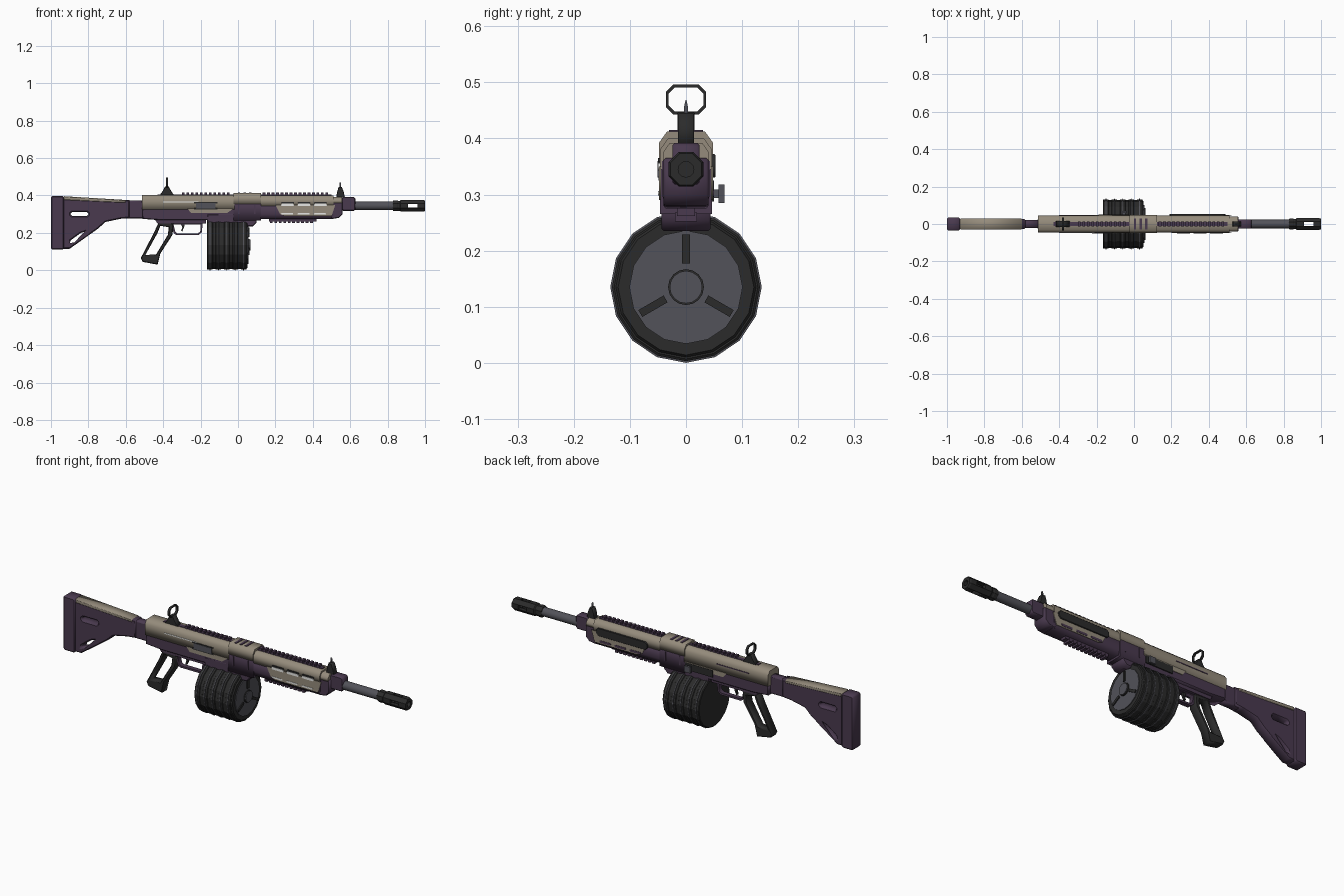
import bpy, bmesh, math
from mathutils import Matrix, Vector

cube = bpy.data.objects.get("Cube")
if cube:
    bpy.data.objects.remove(cube, do_unlink=True)


def material(name, r, g, b):
    m = bpy.data.materials.new(name)
    m.use_nodes = True
    m.diffuse_color = (r, g, b, 1)
    m.node_tree.nodes["Principled BSDF"].inputs["Base Color"].default_value = (r, g, b, 1)
    return m


PURPLE = material("dark plum", .068, .042, .078)
TAN = material("khaki tan", .30, .26, .20)
BLACK = material("charcoal", .024, .024, .024)
SLATE = material("slate grey", .085, .085, .10)
PALE = material("pale", .85, .85, .83)


def add(name, mesh, mat):
    mesh.materials.clear()
    mesh.materials.append(mat)
    ob = bpy.data.objects.new(name, mesh)
    bpy.context.collection.objects.link(ob)
    return ob


def evaluated(ob):
    bpy.context.view_layer.update()
    return bpy.data.meshes.new_from_object(ob.evaluated_get(bpy.context.evaluated_depsgraph_get()))


AXES = {"x": Matrix(((0, 0, 1), (1, 0, 0), (0, 1, 0))),
        "y": Matrix(((1, 0, 0), (0, 0, -1), (0, 1, 0)))}


def plate(name, mat, outline, lo, hi, holes=(), bevel=0.0, axis="y"):
    """Extrude an outline with holes from lo to hi along an axis."""
    cu = bpy.data.curves.new(name, "CURVE")
    cu.dimensions, cu.fill_mode = "2D", "BOTH"
    cu.extrude = (hi - lo) / 2 - bevel
    cu.bevel_depth, cu.bevel_resolution, cu.offset = bevel, 0, -bevel
    for loop in (outline, *holes):
        sp = cu.splines.new("POLY")
        sp.points.add(len(loop) - 1)
        for p, (u, v) in zip(sp.points, loop):
            p.co = (u, v, 0, 1)
        sp.use_cyclic_u = True
    tmp = bpy.data.objects.new(name, cu)
    bpy.context.collection.objects.link(tmp)
    mesh = evaluated(tmp)
    bpy.data.objects.remove(tmp)
    bpy.data.curves.remove(cu)
    mid = (lo + hi) / 2
    mesh.transform(Matrix.Translation((mid, 0, 0) if axis == "x" else (0, mid, 0)) @ AXES[axis].to_4x4())
    bm = bmesh.new()
    bm.from_mesh(mesh)
    bmesh.ops.remove_doubles(bm, verts=bm.verts, dist=1e-5)
    bmesh.ops.recalc_face_normals(bm, faces=bm.faces)
    bm.to_mesh(mesh)
    bm.free()
    return add(name, mesh, mat)


def boxes(name, mat, *extents):
    """Boxes given as x0, x1, y0, y1, z0, z1, joined in one object."""
    bm = bmesh.new()
    for x0, x1, y0, y1, z0, z1 in extents:
        size = Matrix.Diagonal((x1 - x0, y1 - y0, z1 - z0, 1))
        mid = Matrix.Translation(((x0 + x1) / 2, (y0 + y1) / 2, (z0 + z1) / 2))
        bmesh.ops.create_cube(bm, size=1, matrix=mid @ size)
    mesh = bpy.data.meshes.new(name)
    bm.to_mesh(mesh)
    bm.free()
    return add(name, mesh, mat)


def lathe(name, mat, profile, cz, sides, phase=0.0):
    """Revolve (x, radius) points about a line along x; ends are capped."""
    bm = bmesh.new()
    rings = []
    for x, r in profile:
        angles = [math.tau * (i + phase) / sides for i in range(sides)]
        rings.append([bm.verts.new((x, r * math.sin(a), cz + r * math.cos(a))) for a in angles])
    for a, b in zip(rings, rings[1:]):
        for i in range(sides):
            j = (i + 1) % sides
            bm.faces.new((a[i], a[j], b[j], b[i]))
    bm.faces.new(rings[0])
    bm.faces.new(rings[-1])
    bmesh.ops.recalc_face_normals(bm, faces=bm.faces)
    mesh = bpy.data.meshes.new(name)
    bm.to_mesh(mesh)
    bm.free()
    return add(name, mesh, mat)


def rect(u0, u1, v0, v1, c=0.0):
    """Rectangle outline with cut corners."""
    if not c:
        return [(u0, v0), (u1, v0), (u1, v1), (u0, v1)]
    return [(u0 + c, v0), (u1 - c, v0), (u1, v0 + c), (u1, v1 - c),
            (u1 - c, v1), (u0 + c, v1), (u0, v1 - c), (u0, v0 + c)]


def roof(half, z0, z1, c):
    """Section with cut upper corners."""
    return [(-half, z0), (half, z0), (half, z1 - 1.4 * c), (half - c, z1), (c - half, z1), (-half, z1 - 1.4 * c)]


# Shoulder stock
plate("stock", PURPLE, [(-.94, .115), (-.9, .115), (-.745, .225), (-.71, .258), (-.63, .275),
                        (-.58, .28), (-.58, .375), (-.94, .385)], -.027, .027,
      [rect(-.895, -.80, .29, .312, .008),
       [(-.90, .145), (-.87, .15), (-.805, .195), (-.815, .208), (-.84, .2), (-.895, .16)]], .006)
plate("butt_pad", PURPLE, rect(-1, -.93, .11, .397, .008), -.034, .034, bevel=.006)
plate("stock_neck", PURPLE, rect(-.64, -.50, .277, .372), -.022, .022, bevel=.006)
plate("cheek_rest", TAN, [(-.93, .375), (-.60, .36), (-.60, .376), (-.93, .396)], -.03, .03, bevel=.004)

# Receiver
plate("lower_receiver", PURPLE, [(-.51, .275), (-.42, .268), (-.02, .268), (-.02, .335), (-.51, .335)],
      -.043, .043, bevel=.004)
plate("upper_receiver", TAN, roof(.046, .325, .402, .014), -.512, -.02, axis="x")
plate("grip_mount", PURPLE, [(-.43, .25), (-.17, .25), (-.17, .28), (-.45, .28)], -.028, .028)
plate("magazine_well", PURPLE, [(-.165, .255), (-.02, .235), (.08, .235), (.10, .255), (.10, .30), (-.165, .30)],
      -.044, .044, bevel=.004)
plate("middle_block_lower", PURPLE, roof(.046, .265, .36, .004), -.025, .122, axis="x")
plate("middle_block_upper", TAN, roof(.048, .355, .412, .014), -.025, .122, axis="x")
for side in (-1, 1):
    lo, hi = sorted((side * .044, side * .0475))
    plate("receiver_step", TAN, [(-.27, .33), (-.25, .305), (-.06, .305), (-.025, .33)], lo, hi)
    lo, hi = sorted((side * .045, side * .048))
    plate("receiver_groove", PALE if side < 0 else PURPLE, rect(-.40, -.21, .362, .367), lo, hi)
    plate("handguard_step", TAN, [(.20, .35), (.225, .30), (.25, .29), (.50, .29), (.52, .35)], lo, hi)
    boxes("block_rib", PURPLE, *[(x, x + .008, lo, hi, .30, .35) for x in (.0, .085)])
boxes("ejection_port", SLATE, (-.225, -.12, -.051, -.044, .33, .36))
boxes("port_frame", BLACK, (-.235, -.11, -.049, -.044, .325, .332), (-.235, -.11, -.049, -.044, .358, .364))

# Charging handle
boxes("bolt_slot", BLACK, (-.19, -.03, .044, .0495, .288, .325))
boxes("charging_handle", SLATE, (-.065, -.045, .045, .06, .294, .309), (-.072, -.038, .058, .069, .285, .318))

# Handguard
plate("handguard_lower", PURPLE, [(-.043, .30), (-.034, .275), (.034, .275), (.043, .30), (.043, .36), (-.043, .36)],
      .12, .51, axis="x")
plate("handguard_upper", TAN, roof(.046, .345, .400, .014), .12, .51, axis="x")
plate("handguard_cap", PURPLE, [(.50, .275), (.54, .28), (.56, .30), (.56, .365), (.50, .365)], -.040, .040, bevel=.004)
plate("cap_top", TAN, roof(.041, .36, .392, .012), .50, .555, axis="x")
for i in range(3):
    x = .23 + .088 * i
    plate("upper_vent", PALE, rect(x, x + .07, .343, .356, .005), -.0495, -.046)
    plate("upper_vent_shade", BLACK, rect(x, x + .07, .357, .365, .003), -.0495, -.046)
    plate("lower_vent", PALE, rect(x, x + .065, .298, .306, .003), -.0495, -.046)
    plate("lower_vent_left", PURPLE, rect(x, x + .065, .296, .308, .003), .046, .0495)
plate("side_panel", BLACK, rect(.19, .49, .33, .372, .012), .045, .053, bevel=.002)

# Accessory rails
tooth = .024
top_starts = [-.30 + tooth * i for i in range(33)]
boxes("top_rail", PURPLE, (-.43, .50, -.011, .011, .395, .405),
      *[(x, x + tooth * .6, -.014, .014, .403, .416) for x in top_starts if not -.045 < x < .11])
boxes("block_top_ribs", PURPLE, *[(x, x + .012, -.03, .03, .408, .415) for x in (.0, .03, .06)])
boxes("bottom_rail", PURPLE, (.165, .42, -.016, .016, .262, .278),
      *[(.17 + tooth * i, .185 + tooth * i, -.02, .02, .252, .268) for i in range(10)])

# Barrel and muzzle
plate("gas_block", PURPLE, rect(.555, .628, .318, .392, .008), -.024, .024, bevel=.004)
barrel = lathe("barrel", SLATE, [(.60, .023), (.85, .023)], .345, 16)
for f in barrel.data.polygons:
    f.use_smooth = len(f.vertices) == 4
muzzle = lathe("muzzle_brake", BLACK, [(.828, .028), (.833, .031), (.85, .031), (.855, .029), (.865, .029),
                                       (.87, .0335), (.992, .0335), (1, .030)], .345, 8, .5)
cutter = boxes("muzzle_cutter", BLACK, (.91, .96, -.1, .1, .335, .355))
cutter_top = boxes("muzzle_cutter_top", BLACK, (.91, .96, -.01, .01, .25, .45))
bore = lathe("bore_cutter", BLACK, [(.90, .014), (1.1, .014)], .345, 12)
for c in (cutter, cutter_top, bore):
    c.hide_render = True
    mod = muzzle.modifiers.new("cut", "BOOLEAN")
    mod.operation, mod.solver, mod.object = "DIFFERENCE", "EXACT", c
cut_mesh = evaluated(muzzle)
muzzle.modifiers.clear()
muzzle.data = cut_mesh
for c in (cutter, cutter_top, bore):
    bpy.data.objects.remove(c, do_unlink=True)

# Sights
plate("rear_sight_base", BLACK, [(-.42, .40), (-.34, .40), (-.355, .42), (-.37, .447), (-.39, .447), (-.405, .42)],
      -.015, .015, bevel=.002)
plate("rear_sight_ring", BLACK, rect(-.036, .036, .443, .496, .013), -.386, -.374,
      [rect(-.031, .031, .448, .491, .011)], axis="x")
plate("front_sight_base", BLACK, [(.525, .388), (.572, .388), (.565, .42), (.555, .445), (.538, .445), (.53, .42)],
      -.014, .014, bevel=.002)
plate("front_sight_blade", SLATE, [(-.004, .44), (.004, .44), (.003, .46), (0, .47), (-.003, .46)],
      .542, .550, axis="x")

# Grip and trigger
plate("grip", BLACK, [(-.425, .255), (-.345, .252), (-.35, .19), (-.415, .09), (-.43, .03), (-.51, .045),
                      (-.52, .065), (-.45, .20)], -.024, .024,
      [[(-.415, .238), (-.37, .23), (-.375, .19), (-.438, .085), (-.495, .082), (-.43, .2)]], .004)
plate("trigger_guard", PURPLE, [(-.355, .255), (-.345, .20), (-.33, .188), (-.21, .188), (-.192, .205), (-.19, .255)],
      -.012, .012, [[(-.345, .245), (-.335, .205), (-.325, .198), (-.213, .198), (-.202, .208), (-.2, .245)]])
plate("trigger", BLACK, [(-.31, .255), (-.285, .255), (-.288, .23), (-.298, .208), (-.304, .21), (-.298, .23)],
      -.006, .006)

# Drum magazine
DRUM_Z = .135
lathe("drum_body", BLACK, [(-.165, .118), (-.155, .129), (.04, .129), (.052, .121), (.052, .09)], DRUM_Z, 16)
for x in (-.15, -.105, -.06, -.015, .03):
    lathe("drum_rib", SLATE, [(x - .003, .128), (x - .002, .135), (x + .002, .135), (x + .003, .128)], DRUM_Z, 16)
    lathe("drum_band", BLACK, [(x - .016, .128), (x - .013, .132), (x + .013, .132), (x + .016, .128)], DRUM_Z, 16)
lathe("drum_face", SLATE, [(.045, .101), (.056, .101)], DRUM_Z, 16)
lathe("drum_hub_ring", BLACK, [(.05, .032), (.062, .032)], DRUM_Z, 16)
lathe("drum_hub", SLATE, [(.05, .029), (.066, .029)], DRUM_Z, 16)
for k in range(3):
    spoke = boxes("drum_spoke", BLACK, (.05, .061, -.007, .007, .042, .094))
    spoke.data.transform(Matrix.Translation((0, 0, DRUM_Z)) @ Matrix.Rotation(math.tau * k / 3, 4, "X"))
boxes("drum_latch", PURPLE, (.03, .075, -.016, .016, .235, .262))
